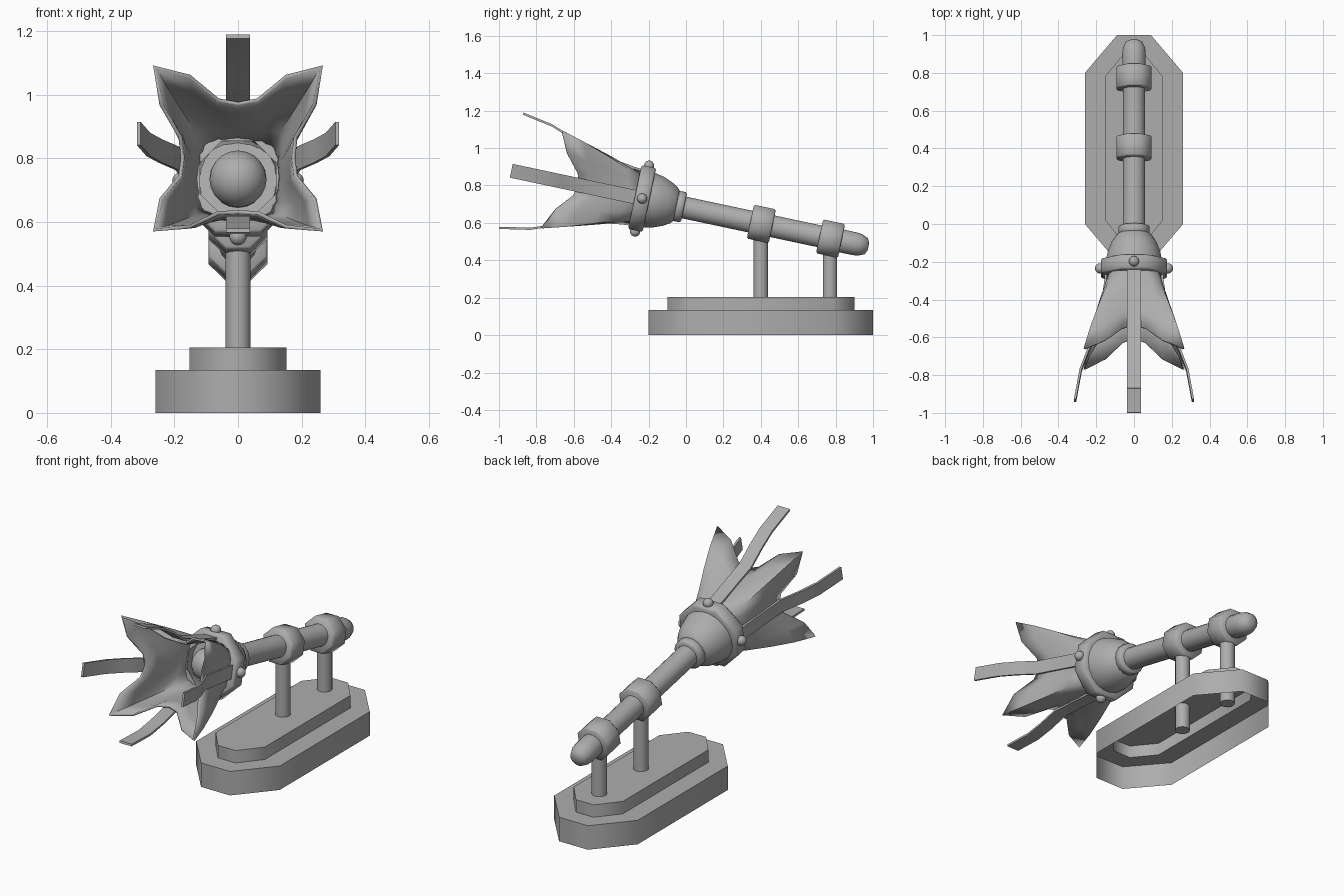
import bpy, bmesh, math
from mathutils import Matrix, Vector

cube = bpy.data.objects.get("Cube")
if cube:
    bpy.data.objects.remove(cube)

metal = bpy.data.materials.new("plain grey")
metal.use_nodes = True
metal.diffuse_color = (0.42, 0.42, 0.42, 1)
metal.node_tree.nodes["Principled BSDF"].inputs["Base Color"].default_value = metal.diffuse_color

# Tilted frame: local z runs forward along the shaft, local y is its up
TILT = math.radians(12)
AXIS = Matrix.Translation((0, 0, 0.68)) @ Matrix.Rotation(math.pi / 2 - TILT, 4, "X")


def finish(name, bm, matrix=Matrix(), angle=50, recalc=True):
    if recalc:
        bmesh.ops.recalc_face_normals(bm, faces=bm.faces)
    mesh = bpy.data.meshes.new(name)
    bm.to_mesh(mesh)
    bm.free()
    obj = bpy.data.objects.new(name, mesh)
    bpy.context.collection.objects.link(obj)
    obj.matrix_world = matrix
    mesh.materials.append(metal)
    bpy.ops.object.select_all(action="DESELECT")
    obj.select_set(True)
    bpy.context.view_layer.objects.active = obj
    bpy.ops.object.shade_smooth_by_angle(angle=math.radians(angle))
    return obj


def loft(rings, cap_start=True, cap_end=True):
    """Skin closed rings of points that all have the same count."""
    bm = bmesh.new()
    rows = [[bm.verts.new(p) for p in ring] for ring in rings]
    n = len(rows[0])
    for a, b in zip(rows, rows[1:]):
        for i in range(n):
            j = (i + 1) % n
            bm.faces.new((a[i], a[j], b[j], b[i]))
    if cap_start:
        bm.faces.new(rows[0][::-1])
    if cap_end:
        bm.faces.new(rows[-1])
    return bm


def circle(r, z, n):
    return [(r * math.cos(math.tau * (i + 0.5) / n), r * math.sin(math.tau * (i + 0.5) / n), z)
            for i in range(n)]


def lathe(name, profile, n=16, matrix=AXIS):
    return finish(name, loft([circle(r, z, n) for r, z in profile]), matrix)


def band(name, z, r, width, n=8):
    h, b = width / 2, 0.008
    return lathe(name, [(r - b, z - h), (r, z - h + b), (r, z + h - b), (r - b, z + h)], n)


def ball(name, r, place, matrix=AXIS):
    bm = bmesh.new()
    bmesh.ops.create_uvsphere(bm, u_segments=20, v_segments=12, radius=r)
    return finish(name, bm, matrix @ Matrix.Translation(place))


# Hollow two-step base, open underneath
def long_octagon(x, tip_x, y_side, y_end, z):
    corners = [(x, -y_side), (x, y_side), (tip_x, y_end), (-tip_x, y_end),
               (-x, y_side), (-x, -y_side), (-tip_x, -y_end), (tip_x, -y_end)]
    return [(px, py + 0.4, z) for px, py in corners]


lower = (0.26, 0.09, 0.4, 0.6)
upper = (0.153, 0.055, 0.38, 0.5)
finish("base", loft([long_octagon(*lower, 0), long_octagon(*lower, 0.135),
                     long_octagon(*upper, 0.135), long_octagon(*upper, 0.205)],
                    cap_start=False), angle=60, recalc=False)

# Support posts
for name, y, top in (("front_post", 0.4, 0.57), ("rear_post", 0.77, 0.49)):
    lathe(name, [(0.04, 0.06), (0.04, top)], 12, Matrix.Translation((0, y, 0)))

# Shaft with rounded butt, and its bands
lathe("shaft", [(0.02, -0.997), (0.045, -0.985), (0.06, -0.95), (0.063, -0.92),
                (0.063, -0.85), (0.06, -0.84), (0.06, 0.05)])
band("front_band", -0.412, 0.1, 0.12)
band("rear_band", -0.79, 0.1, 0.12)
band("neck_ring", 0.036, 0.084, 0.05, 16)

# Bulb and the sphere inside the bloom
lathe("bulb", [(0.075, 0.045), (0.098, 0.065), (0.12, 0.1), (0.14, 0.15),
               (0.15, 0.2), (0.15, 0.24)], 20)
ball("inner_sphere", 0.09, (0, 0, 0.265))

# Collar: an open octagonal ring with studs
collar_rings = [circle(r, z, 8) for r, z in
                ((0.13, 0.2), (0.18, 0.2), (0.189, 0.208), (0.189, 0.272), (0.18, 0.28), (0.13, 0.28))]
finish("collar", loft(collar_rings, False, False), AXIS)

# Flared bloom: four pointed lobes on the diagonals with notches between
quarter = [(0.267, 0.267, 0.73), (0.15, 0.247, 0.68), (0.06, 0.187, 0.605),
           (0, 0.18, 0.585), (-0.06, 0.187, 0.605), (-0.15, 0.247, 0.68)]
rim = [Matrix.Rotation(k * math.pi / 2, 3, "Z") @ Vector(p) for k in range(4) for p in quarter]
throat = [Vector((p.x, p.y, 0)).normalized() * 0.13 + Vector((0, 0, 0.22)) for p in rim]
rings = []
for t in (0, 0.25, 0.5, 0.75, 1):
    swell = 1 + 0.18 * t * (1 - t)
    rings.append([Vector((v.x * swell, v.y * swell, v.z))
                  for v in (a.lerp(b, t) for a, b in zip(throat, rim))])
bloom = finish("bloom", loft(rings, False, False), AXIS)
shell = bloom.modifiers.new("thickness", "SOLIDIFY")
shell.thickness = 0.012
shell.offset = -1

# Four curling straps and the studs that pin them
path = [(0.15, 0.22), (0.158, 0.32), (0.197, 0.58), (0.25, 0.69), (0.288, 0.79), (0.318, 0.955)]
W, T = 0.0375, 0.012
for k, side in enumerate(("top", "left", "bottom", "right")):
    turn = AXIS @ Matrix.Rotation(-k * math.pi / 2, 4, "Z")
    sections = [[(-W, r - T, z), (W, r - T, z), (W, r, z), (-W, r, z)] for r, z in path]
    finish(side + "_strap", loft(sections), turn, 30)
    ball(side + "_stud", 0.027, (0, 0.18, 0.24), turn)
